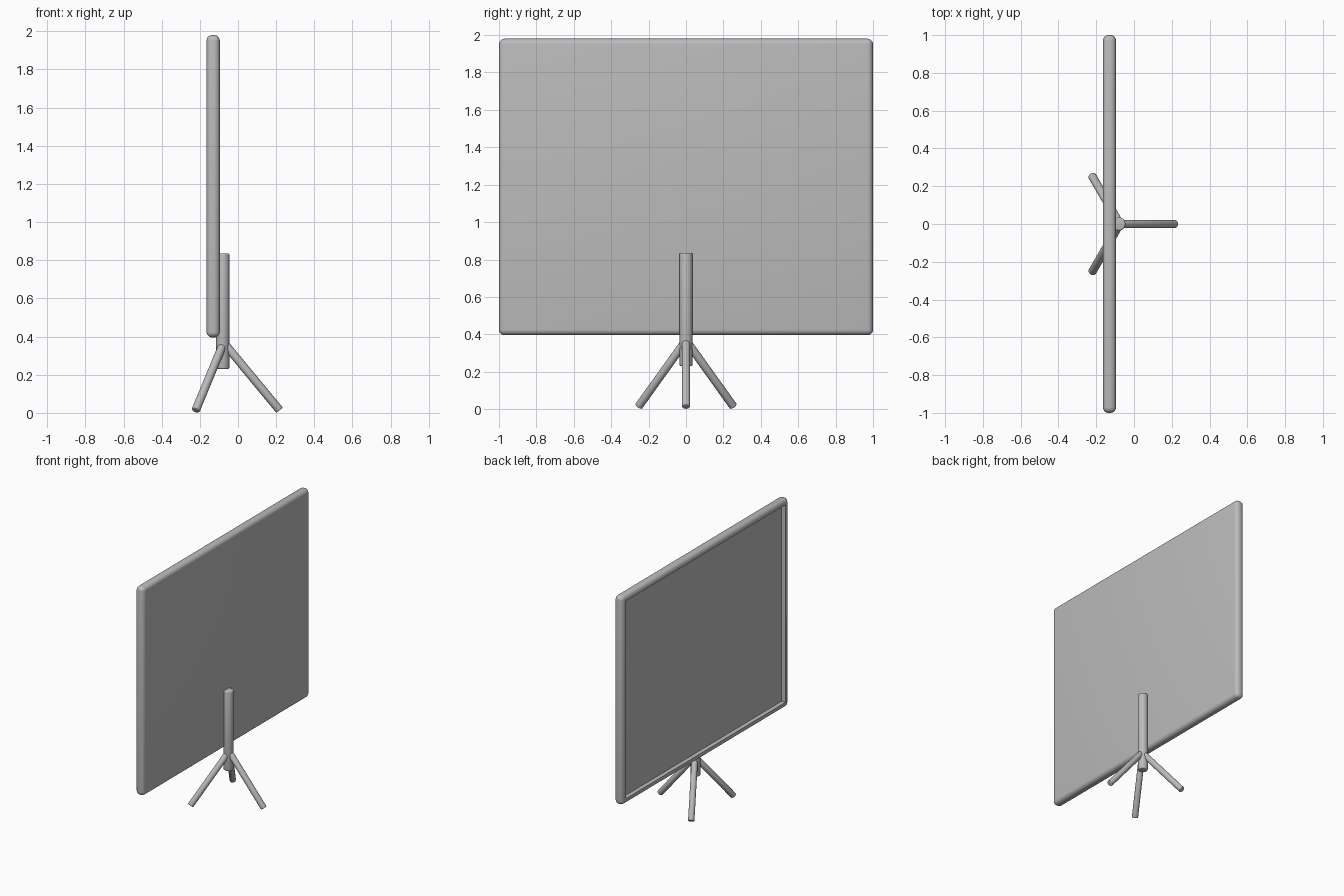
import bpy, bmesh, math
from mathutils import Vector

cube = bpy.data.objects.get("Cube")
if cube:
    bpy.data.objects.remove(cube, do_unlink=True)

grey = bpy.data.materials.new("plain_grey")
grey.use_nodes = True
colour = (0.5, 0.5, 0.5, 1)
grey.diffuse_color = colour
grey.node_tree.nodes["Principled BSDF"].inputs["Base Color"].default_value = colour


def finish(bm, name):
    """Turn a bmesh into a smooth-shaded object."""
    bmesh.ops.recalc_face_normals(bm, faces=bm.faces)
    mesh = bpy.data.meshes.new(name)
    bm.to_mesh(mesh)
    bm.free()
    mesh.materials.append(grey)
    obj = bpy.data.objects.new(name, mesh)
    bpy.context.collection.objects.link(obj)
    bpy.ops.object.select_all(action="DESELECT")
    obj.select_set(True)
    bpy.context.view_layer.objects.active = obj
    bpy.ops.object.shade_smooth_by_angle(angle=math.radians(35))
    return obj


def rod(name, start, end, radius, rounding):
    """Cylinder between two points with softened rims."""
    start, end = Vector(start), Vector(end)
    axis = end - start
    bm = bmesh.new()
    bmesh.ops.create_cone(bm, cap_ends=True, segments=32, radius1=radius,
                          radius2=radius, depth=axis.length)
    rims = [e for e in bm.edges if abs(e.verts[0].co.z - e.verts[1].co.z) < 0.001]
    bmesh.ops.bevel(bm, geom=rims, offset=rounding, segments=3,
                    profile=0.5, affect="EDGES")
    obj = finish(bm, name)
    obj.location = (start + end) / 2
    obj.rotation_euler = axis.to_track_quat("Z", "Y").to_euler()
    return obj


# Screen panel: rounded slab with a recessed display on its -x face
bm = bmesh.new()
bmesh.ops.create_cube(bm, size=1)
bmesh.ops.scale(bm, vec=(0.07, 2, 1.585), verts=bm.verts)
bmesh.ops.bevel(bm, geom=bm.edges[:], offset=0.03, segments=5,
                profile=0.5, affect="EDGES")
bm.normal_update()
display = max((f for f in bm.faces if f.normal.x < -0.9), key=lambda f: f.calc_area())
bmesh.ops.inset_region(bm, faces=[display], thickness=0.018)
bmesh.ops.inset_region(bm, faces=[display], thickness=0.002)
bmesh.ops.translate(bm, vec=(0.03, 0, 0), verts=display.verts)
panel = finish(bm, "screen_panel")
panel.location = (-0.13, 0, 1.188)

# Support pole behind the panel
rod("support_pole", (-0.08, 0, 0.23), (-0.08, 0, 0.835), 0.035, 0.008)

# Tripod legs
for i, side in enumerate(("back", "left", "right")):
    a = math.radians(120 * i)
    foot = (-0.075 + 0.293 * math.cos(a), 0.293 * math.sin(a), 0.014)
    rod(f"{side}_leg", (-0.075, 0, 0.368), foot, 0.022, 0.005)
